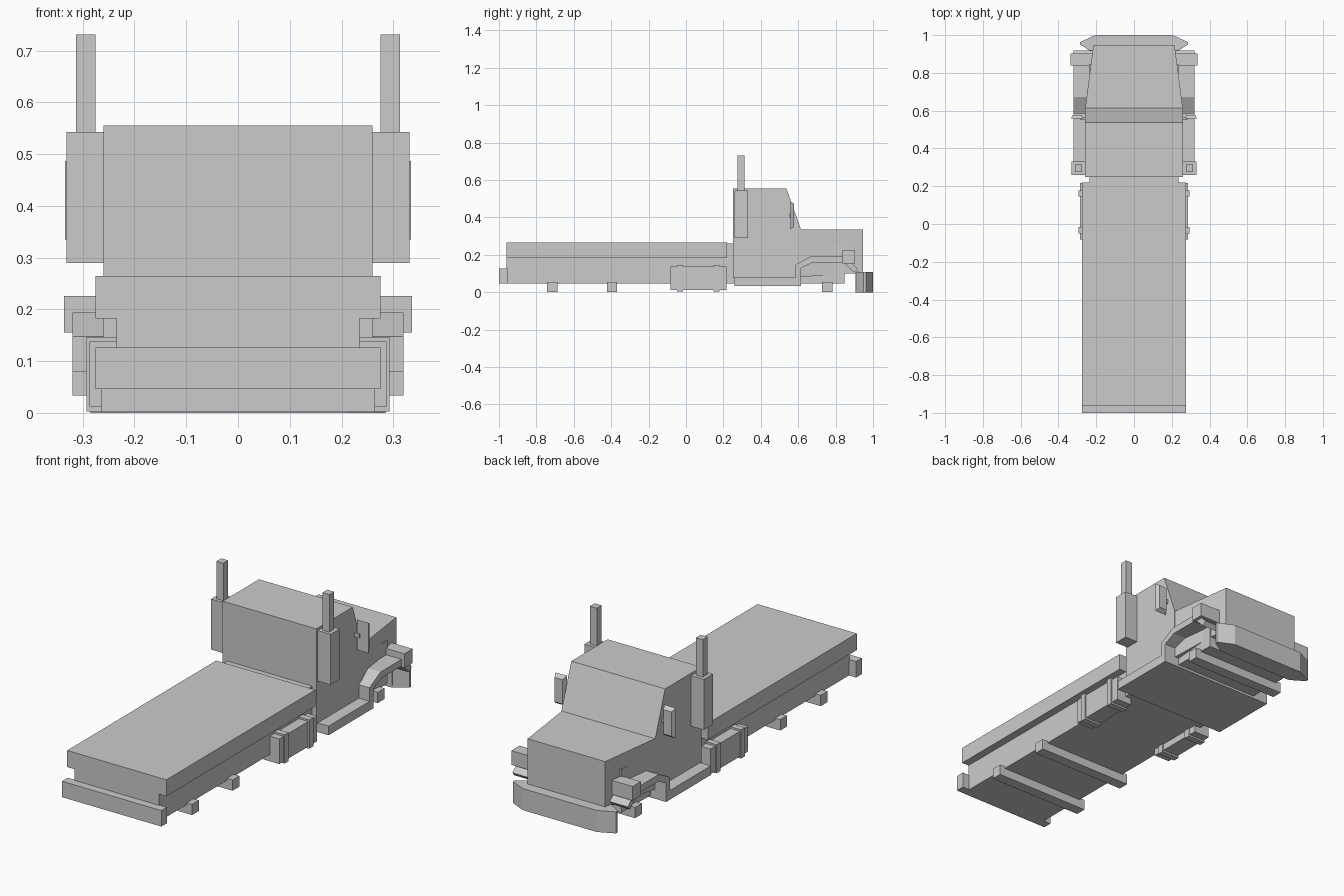
import bpy, bmesh

if "Cube" in bpy.data.objects:
    bpy.data.objects.remove(bpy.data.objects["Cube"])


def loft(name, a, b):
    """Solid between two matching outlines."""
    bm = bmesh.new()
    va = [bm.verts.new(p) for p in a]
    vb = [bm.verts.new(p) for p in b]
    bm.faces.new(va)
    bm.faces.new(vb[::-1])
    for i in range(len(a)):
        j = (i + 1) % len(a)
        bm.faces.new((va[j], va[i], vb[i], vb[j]))
    bmesh.ops.recalc_face_normals(bm, faces=bm.faces)
    me = bpy.data.meshes.new(name)
    bm.to_mesh(me)
    bm.free()
    ob = bpy.data.objects.new(name, me)
    bpy.context.collection.objects.link(ob)
    return ob


def box(name, x, y, z):
    ring = [(x[0], y[0]), (x[1], y[0]), (x[1], y[1]), (x[0], y[1])]
    return loft(name, [(*p, z[0]) for p in ring], [(*p, z[1]) for p in ring])


def side_profile(name, pts, x0, x1):
    return loft(name, [(x0, *p) for p in pts], [(x1, *p) for p in pts])


def mirror(ob):
    ob.modifiers.new("mirror", 'MIRROR').use_axis[0] = True
    return ob


# Flatbed, chassis and rear bumper
box("flatbed_deck", (-.275, .275), (-.96, .22), (.182, .265))
box("chassis", (-.235, .235), (-.96, .848), (.046, .262))
box("rear_bumper", (-.275, .275), (-1, -.955), (.046, .126))

# Axle bars
for i, y in enumerate((-.715, -.395, .755)):
    box(f"axle_{i + 1}", (-.265, .265), (y - .027, y + .027), (.002, .056))

# Cab with raked windscreen
side_profile("cab", [(.25, .075), (.615, .075), (.615, .335), (.537, .555), (.25, .555)],
             -.26, .26)
box("cab_step", (-.32, .32), (.26, .615), (.034, .08))

# Hood tapering towards the nose
hood = [(.6, .08), (.85, .1), (.905, .1), (.905, .01), (.947, .01), (.947, .335), (.6, .335)]
half = lambda y: .26 - .045 * max(0, (y - .615) / .332)
loft("hood", [(-half(y), y, z) for y, z in hood], [(half(y), y, z) for y, z in hood])

# Front bumper with swept-back ends
plan = [(-.285, .905), (.285, .905), (.285, .963), (.205, 1), (-.205, 1), (-.285, .963)]
plan[0], plan[1] = (-.285, .95), (.285, .95)
plan[1:1] = [(-.215, .905), (.215, .905)]
loft("front_bumper", [(*p, 0) for p in plan], [(*p, .108) for p in plan])

# Fender arch: a bent strip over the wheel opening
arch = [(.585, .07), (.585, .148), (.672, .194), (.845, .194), (.918, .125),
        (.9, .105), (.842, .16), (.68, .16), (.615, .13), (.615, .07)]
mirror(side_profile("fender", arch, .2, .32))
mirror(box("headlight", (.205, .336), (.838, .903), (.155, .226)))

# Exhaust stacks
mirror(box("stack_base", (.257, .331), (.26, .332), (.29, .543)))
mirror(box("stack_pipe", (.275, .313), (.276, .314), (.54, .731)))

# Door mirrors, slightly narrower at the front
mirror(loft("door_mirror",
            [(.27, .558, .335), (.334, .558, .335), (.334, .558, .487), (.27, .558, .487)],
            [(.28, .578, .35), (.324, .578, .35), (.324, .578, .472), (.28, .578, .472)]))
mirror(box("mirror_arm", (.25, .285), (.553, .565), (.4, .42)))

# Side tanks with two straps each
mirror(box("side_tank", (.2, .287), (-.083, .217), (.012, .138)))
for i, y in enumerate((-.033, .162)):
    mirror(box(f"tank_strap_{i + 1}", (.195, .293), (y - .016, y + .016), (.003, .147)))
